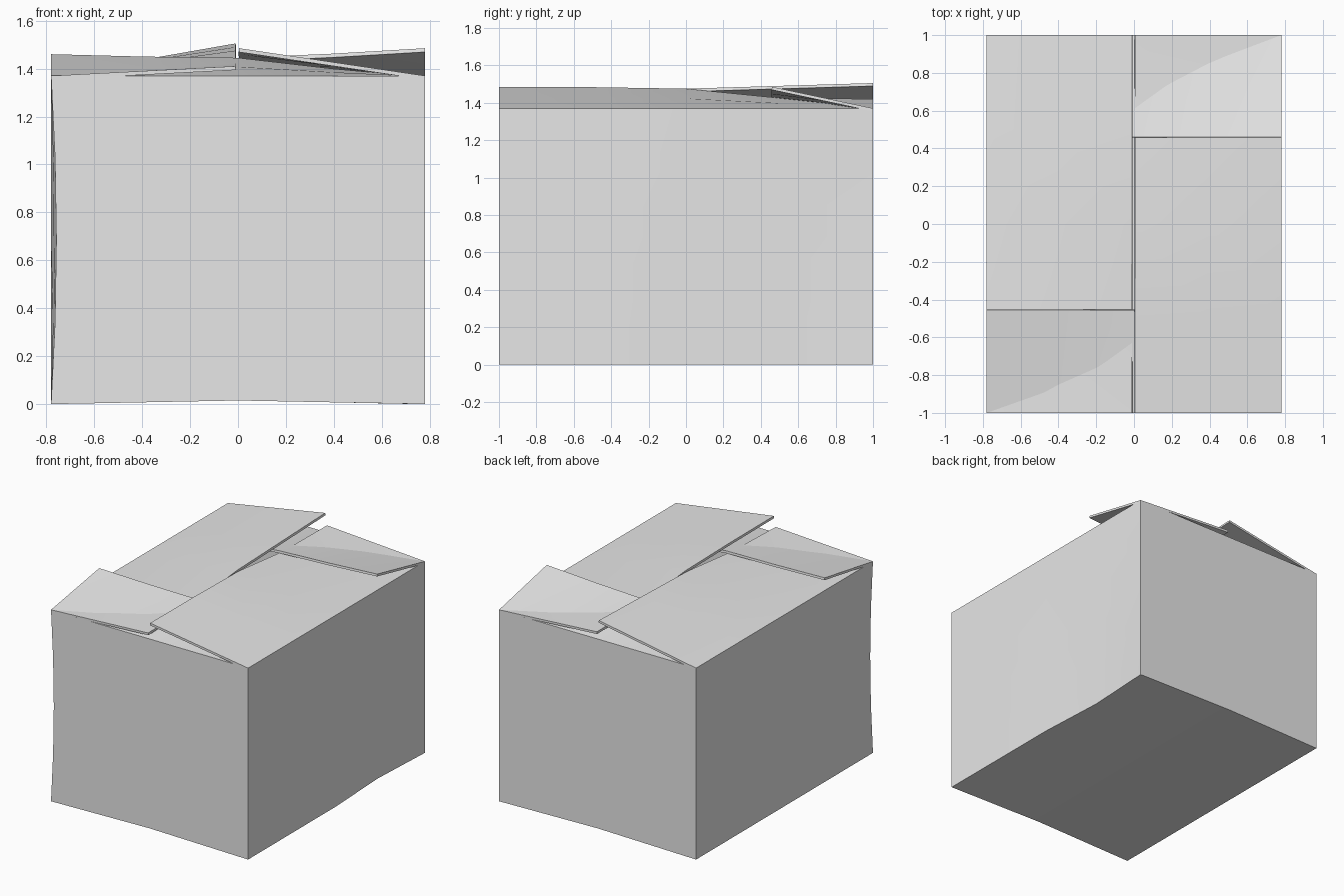
import bpy
import bmesh
from math import pi
from mathutils import Matrix

if "Cube" in bpy.data.objects:
    bpy.data.objects.remove(bpy.data.objects["Cube"], do_unlink=True)

HALF_X, HALF_Y, RIM = 0.78, 1.0, 1.37
THICK = 0.016

card = bpy.data.materials.new("light grey card")
card.use_nodes = True
colour = (0.8, 0.8, 0.8, 1.0)
card.diffuse_color = colour
card.node_tree.nodes["Principled BSDF"].inputs["Base Color"].default_value = colour


def finish(bm, name):
    """Turn a bmesh sheet into a card object with thickness below its outer side."""
    mesh = bpy.data.meshes.new(name)
    bm.to_mesh(mesh)
    bm.free()
    mesh.materials.append(card)
    obj = bpy.data.objects.new(name, mesh)
    bpy.context.collection.objects.link(obj)
    solid = obj.modifiers.new("card thickness", 'SOLIDIFY')
    solid.thickness = THICK
    solid.offset = -1
    bpy.ops.object.select_all(action='DESELECT')
    obj.select_set(True)
    bpy.context.view_layer.objects.active = obj
    bpy.ops.object.modifier_apply(modifier=solid.name)
    bpy.ops.object.shade_smooth_by_angle(angle=pi / 6)
    return obj


def box_body():
    """Open box with slightly bent card walls."""
    bm = bmesh.new()
    bmesh.ops.create_cube(bm, size=2)
    bmesh.ops.subdivide_edges(bm, edges=bm.edges[:], cuts=3, use_grid_fill=True)
    top = [f for f in bm.faces if f.calc_center_median().z > 0.99]
    bmesh.ops.delete(bm, geom=top, context='FACES')
    for v in bm.verts:
        x, y, h = v.co.x, v.co.y, (v.co.z + 1) / 2
        v.co = (x * HALF_X, y * HALF_Y, h * RIM)
        # floor arched along the middle
        v.co.z += 0.015 * (1 - abs(x)) * (1 - h)
        # one front corner dented inwards
        if x < -0.99:
            v.co.x += 0.022 * 4 * h * (1 - h) * max(0, -y)
        # one wall pinched near its lower back
        if x > 0.99:
            v.co.x -= 0.025 * max(0, 1 - abs(y - 0.5) / 0.5) * (1 - h)
    return finish(bm, "box_body")


def flap(name, turn, half_len, hinge, depth, heights):
    """Hinged flap; heights are those of the free edge along its length."""
    bm = bmesh.new()
    cols = len(heights) - 1
    rows = 2
    grid = []
    for i, height in enumerate(heights):
        along = half_len * (2 * i / cols - 1)
        grid.append([bm.verts.new((along, -hinge + depth * j / rows,
                                   RIM + (height - RIM) * j / rows))
                     for j in range(rows + 1)])
    for i in range(cols):
        for j in range(rows):
            bm.faces.new((grid[i][j], grid[i + 1][j],
                          grid[i + 1][j + 1], grid[i][j + 1]))
    bm.transform(Matrix.Rotation(turn * pi / 2, 4, 'Z'))
    return finish(bm, name)


box_body()

# Four flaps, each tucked over one neighbour and under the other
flap("front_flap", 0, HALF_X, HALF_Y, 0.545, (1.46, 1.45, 1.445, 1.40, 1.365))
flap("left_side_flap", 1, HALF_Y, HALF_X, 0.775, (1.485, 1.483, 1.475, 1.425, 1.42))
flap("back_flap", 2, HALF_X, HALF_Y, 0.54, (1.485, 1.462, 1.445, 1.40, 1.365))
flap("right_side_flap", 3, HALF_Y, HALF_X, 0.77, (1.505, 1.49, 1.475, 1.425, 1.41))
